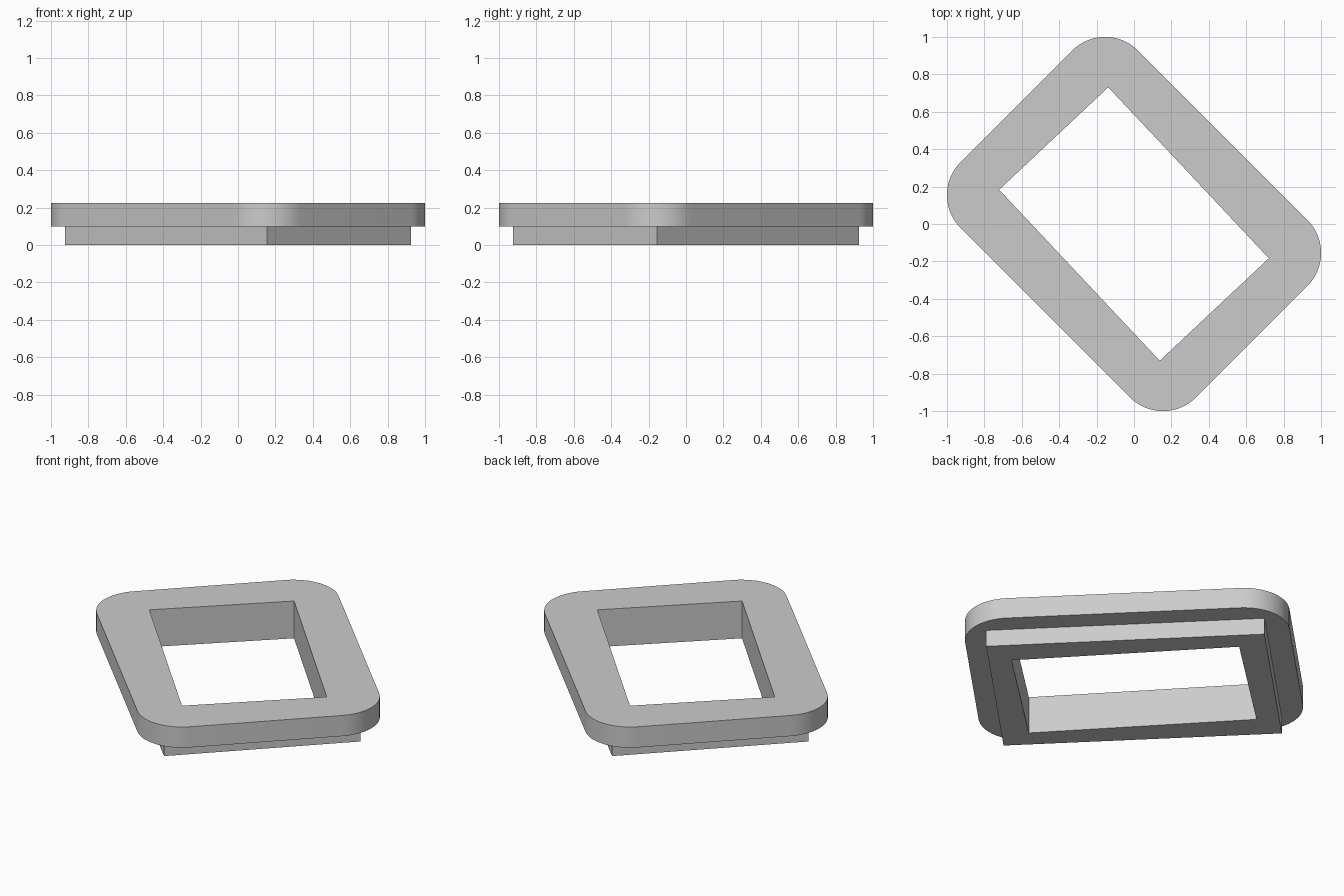
import bpy, bmesh
from math import pi, cos, sin, radians

if "Cube" in bpy.data.objects:
    bpy.data.objects.remove(bpy.data.objects["Cube"], do_unlink=True)

grey = bpy.data.materials.new("plain grey")
grey.use_nodes = True
colour = (0.6, 0.6, 0.6, 1)
grey.diffuse_color = colour
grey.node_tree.nodes["Principled BSDF"].inputs["Base Color"].default_value = colour


def outline(hx, hy, radius=0, steps=16):
    """Rectangle outline, with rounded corners when a radius is given."""
    if not radius:
        return [(hx, hy), (-hx, hy), (-hx, -hy), (hx, -hy)]
    points = []
    for i, (sx, sy) in enumerate([(1, 1), (-1, 1), (-1, -1), (1, -1)]):
        for k in range(steps + 1):
            a = (i + k / steps) * pi / 2
            points.append((sx * (hx - radius) + radius * cos(a),
                           sy * (hy - radius) + radius * sin(a)))
    return points


def slab(name, points, z0, z1, angle):
    """Extrude an outline from z0 to z1, turned about z."""
    bm = bmesh.new()
    face = bm.faces.new([bm.verts.new((x, y, z0)) for x, y in points])
    top = bmesh.ops.extrude_face_region(bm, geom=[face], use_keep_orig=True)["geom"]
    bmesh.ops.translate(bm, vec=(0, 0, z1 - z0),
                        verts=[g for g in top if isinstance(g, bmesh.types.BMVert)])
    bmesh.ops.recalc_face_normals(bm, faces=bm.faces)
    mesh = bpy.data.meshes.new(name)
    bm.to_mesh(mesh)
    bm.free()
    mesh.materials.append(grey)
    obj = bpy.data.objects.new(name, mesh)
    obj.rotation_euler.z = radians(angle)
    bpy.context.collection.objects.link(obj)
    return obj


# Rounded top flange and the square-cornered collar beneath it
flange = slab("flange", outline(0.89, 0.671, 0.25), 0.1, 0.225, -45)
collar = slab("collar", outline(0.764, 0.545), 0, 0.1, -45)

# Opening through both parts, turned slightly off their axis
cutter = slab("opening_cutter", outline(0.627, 0.4), -0.2, 0.5, -46.8)
cutter.hide_render = True

for part in (flange, collar):
    bpy.ops.object.select_all(action='DESELECT')
    part.select_set(True)
    bpy.context.view_layer.objects.active = part
    cut = part.modifiers.new("opening", 'BOOLEAN')
    cut.operation = 'DIFFERENCE'
    cut.solver = 'EXACT'
    cut.object = cutter
    bpy.ops.object.modifier_apply(modifier=cut.name)
    bpy.ops.object.shade_smooth_by_angle(angle=radians(30))

bpy.data.objects.remove(cutter, do_unlink=True)
